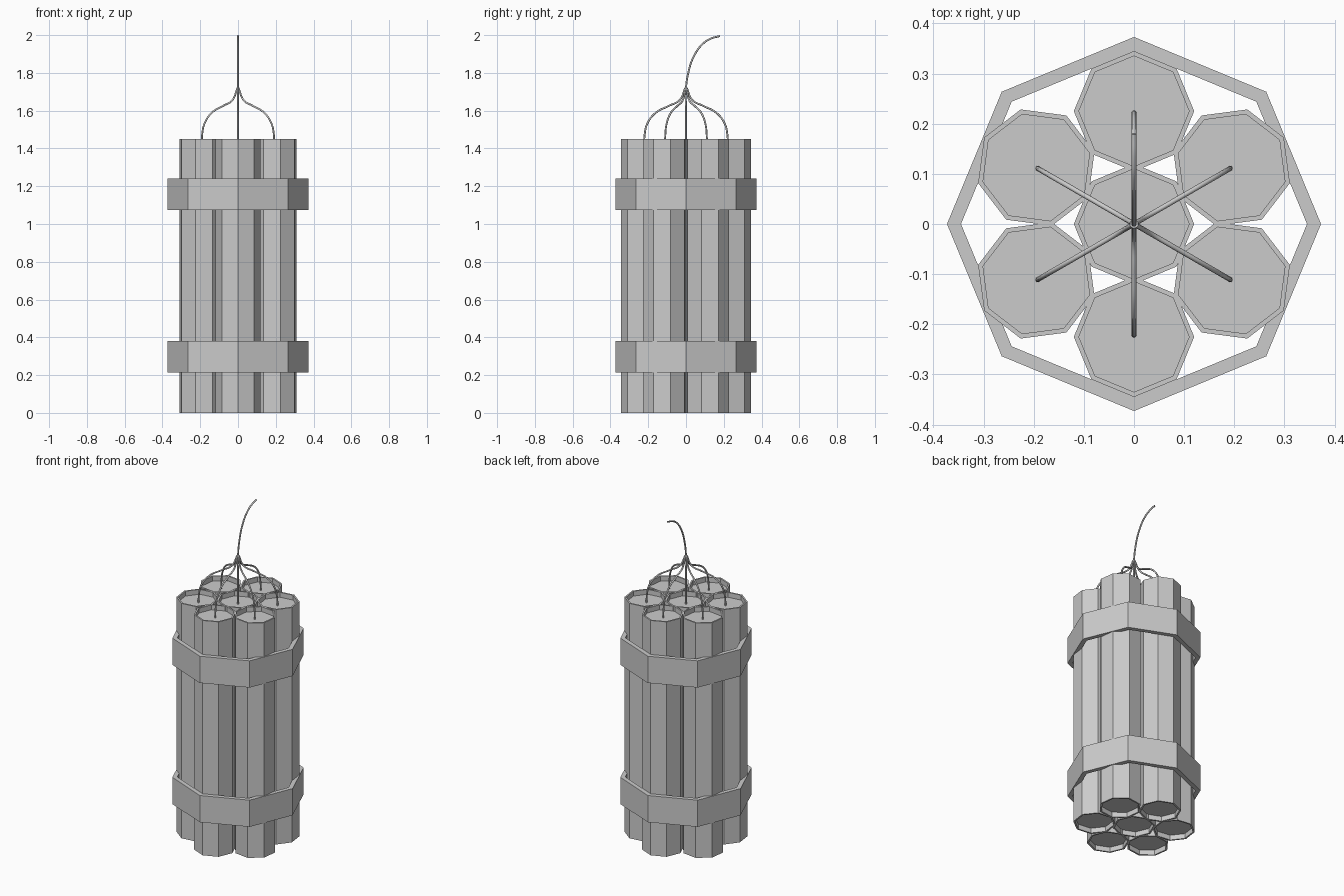
import bpy, bmesh
from math import sin, cos, pi, radians

if "Cube" in bpy.data.objects:
    bpy.data.objects.remove(bpy.data.objects["Cube"])

STICK_R, STICK_H, LIP, RECESS = 0.12, 1.45, 0.01, 0.03
SPREAD = 0.225


def lathe(name, profile, start, loc=(0, 0, 0), closed=False, sides=8):
    """Revolve an (r, z) profile into a flat-sided solid; open ends are capped."""
    bm = bmesh.new()
    rings = [[bm.verts.new((r * cos(start + 2 * pi * i / sides),
                            r * sin(start + 2 * pi * i / sides), z))
              for i in range(sides)] for r, z in profile]
    pairs = list(zip(rings, rings[1:]))
    if closed:
        pairs.append((rings[-1], rings[0]))
    else:
        bm.faces.new(rings[0])
        bm.faces.new(rings[-1])
    for a, b in pairs:
        for i in range(sides):
            j = (i + 1) % sides
            bm.faces.new((a[i], a[j], b[j], b[i]))
    bmesh.ops.recalc_face_normals(bm, faces=bm.faces)
    me = bpy.data.meshes.new(name)
    bm.to_mesh(me)
    bm.free()
    ob = bpy.data.objects.new(name, me)
    ob.location = loc
    bpy.context.collection.objects.link(ob)
    return ob


def fuse(name, points):
    """Thin round cord through smooth points."""
    cu = bpy.data.curves.new(name, 'CURVE')
    cu.dimensions = '3D'
    cu.bevel_depth = 0.005
    cu.bevel_resolution = 2
    cu.use_fill_caps = True
    cu.resolution_u = 6
    sp = cu.splines.new('BEZIER')
    sp.bezier_points.add(len(points) - 1)
    for bp, p in zip(sp.bezier_points, points):
        bp.co = p
        bp.handle_left_type = bp.handle_right_type = 'AUTO'
    ob = bpy.data.objects.new(name, cu)
    bpy.context.collection.objects.link(ob)
    return ob


# Sticks: eight-sided tubes with recessed caps at both ends
inner = STICK_R - LIP
stick = [(inner, RECESS), (inner, 0), (STICK_R, 0),
         (STICK_R, STICK_H), (inner, STICK_H), (inner, STICK_H - RECESS)]
lathe("stick_centre", stick, 0)

# Outer sticks, each with a fuse leading to the knot
arc = [(0.192 / 0.866, STICK_H - RECESS), (0.19 / 0.866, 1.47), (0.178 / 0.866, 1.53),
       (0.14 / 0.866, 1.588), (0.08 / 0.866, 1.625), (0.03 / 0.866, 1.655), (0.004, 1.72)]
for k in range(6):
    a = radians(90 + 60 * k)
    lathe(f"stick_{k + 1}", stick, a, (SPREAD * cos(a), SPREAD * sin(a), 0))
    fuse(f"fuse_{k + 1}", [(r * cos(a), r * sin(a), z) for r, z in arc])

# Main fuse rising from the centre stick and curling backwards
fuse("main_fuse", [(0, y, z) for y, z in (
    (0, STICK_H - RECESS), (0, 1.6), (0, 1.72), (0.012, 1.8),
    (0.04, 1.885), (0.09, 1.955), (0.135, 1.983), (0.18, 1.995))])

# Straps holding the bundle
for name, z in (("lower_strap", 0.215), ("upper_strap", 1.075)):
    lathe(name, [(0.345, z), (0.373, z), (0.373, z + 0.165), (0.345, z + 0.165)],
          0, closed=True)
